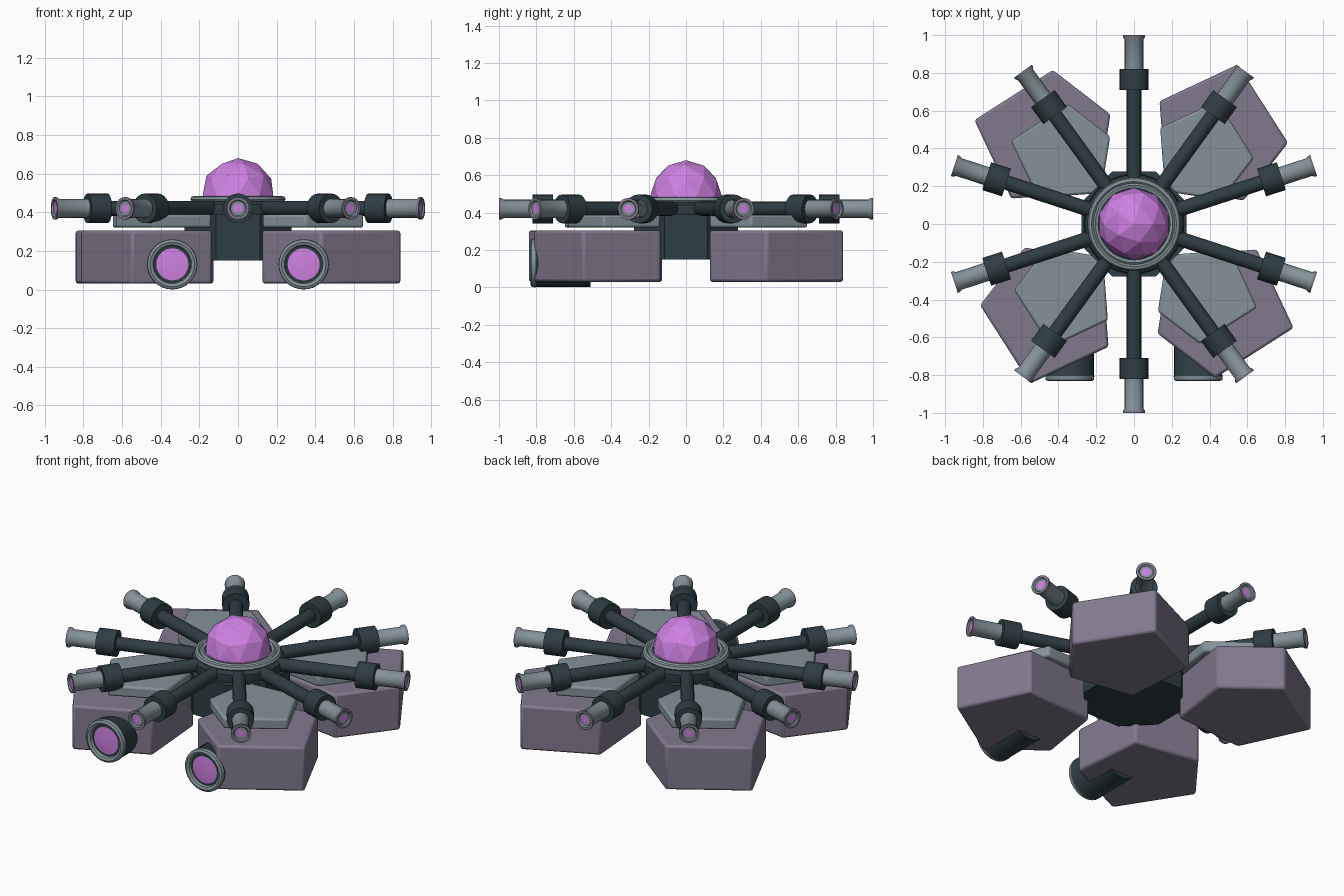
import bpy, bmesh, math
from mathutils import Matrix, Vector

if "Cube" in bpy.data.objects:
    bpy.data.objects.remove(bpy.data.objects["Cube"])


def material(name, rgb):
    m = bpy.data.materials.new(name)
    m.diffuse_color = (*rgb, 1)
    m.use_nodes = True
    m.node_tree.nodes["Principled BSDF"].inputs["Base Color"].default_value = m.diffuse_color
    return m


DARK = material("dark slate", (0.027, 0.047, 0.056))
GREY = material("blue grey", (0.23, 0.29, 0.32))
MAUVE = material("mauve grey", (0.22, 0.19, 0.27))
PINK = material("orchid pink", (0.62, 0.22, 0.76))


def finish(name, bm, mats, matrix=Matrix(), bevel=0, smooth=True):
    bmesh.ops.recalc_face_normals(bm, faces=bm.faces[:])
    me = bpy.data.meshes.new(name)
    bm.to_mesh(me)
    bm.free()
    ob = bpy.data.objects.new(name, me)
    bpy.context.collection.objects.link(ob)
    for m in mats:
        me.materials.append(m)
    ob.matrix_world = matrix
    if bevel:
        mod = ob.modifiers.new("edge bevel", 'BEVEL')
        mod.width, mod.segments = bevel, 2
    if smooth:
        bpy.ops.object.select_all(action='DESELECT')
        ob.select_set(True)
        bpy.context.view_layer.objects.active = ob
        bpy.ops.object.shade_smooth_by_angle(angle=math.radians(35))
    return ob


def lathe(name, profile, mats, bands=None, segs=24, matrix=Matrix(), phase=0.0):
    """Turn (radius, height) points round z; bands gives a material per step."""
    bm = bmesh.new()
    rings = []
    for r, h in profile:
        if r == 0:
            rings.append([bm.verts.new((0, 0, h))] * segs)
        else:
            rings.append([bm.verts.new((r * math.cos(phase + math.tau * i / segs),
                                        r * math.sin(phase + math.tau * i / segs), h))
                          for i in range(segs)])
    for k, (a, b) in enumerate(zip(rings, rings[1:])):
        for i in range(segs):
            j = (i + 1) % segs
            corners = list(dict.fromkeys((a[i], a[j], b[j], b[i])))
            f = bm.faces.new(corners)
            f.material_index = bands[k] if bands else 0
    return finish(name, bm, mats, matrix)


def prism(name, outline, z0, z1, mat, matrix, bevel):
    bm = bmesh.new()
    face = bm.faces.new([bm.verts.new((x, y, z0)) for x, y in outline])
    ext = bmesh.ops.extrude_face_region(bm, geom=[face])
    top = [v for v in ext["geom"] if isinstance(v, bmesh.types.BMVert)]
    bmesh.ops.translate(bm, verts=top, vec=(0, 0, z1 - z0))
    return finish(name, bm, [mat], matrix, bevel)


# Central hub, stepped upper drum and dome seat
lathe("hub_body", [(0, 0.15), (0.30, 0.15), (0.30, 0.39), (0, 0.39)], [DARK],
      segs=8, phase=math.pi / 8)
lathe("hub_drum", [(0, 0.36), (0.25, 0.36), (0.265, 0.40), (0.26, 0.44),
                   (0.23, 0.46), (0, 0.46)], [DARK], segs=32)
lathe("dome_ring", [(0.19, 0.45), (0.235, 0.452), (0.247, 0.465), (0.24, 0.48),
                    (0.225, 0.484), (0.215, 0.475), (0.205, 0.484), (0.19, 0.48)],
      [GREY], segs=40)

# Faceted dome
bm = bmesh.new()
bmesh.ops.create_icosphere(bm, subdivisions=2, radius=0.192)
bmesh.ops.bisect_plane(bm, geom=bm.verts[:] + bm.edges[:] + bm.faces[:],
                       plane_co=(0, 0, -0.03), plane_no=(0, 0, -1), clear_outer=True)
finish("dome", bm, [PINK], Matrix.Translation((0, 0, 0.488)), smooth=False)

# Four five-sided pods, each with a smaller cover plate above
pod = [(0.55, 0.845), (0.815, 0.43), (0.58, 0.125), (0.17, 0.19), (0.135, 0.65)]
plate = [(x * 0.73 + 0.04, y * 0.73 + 0.035) for x, y in pod]
for q in range(4):
    turn = Matrix.Rotation(q * math.pi / 2, 4, 'Z')
    prism("pod", pod, 0.03, 0.305, MAUVE, turn, 0.014)
    prism("pod_cover", plate, 0.32, 0.388, GREY, turn, 0.012)

# Ten radial barrels: rod, collar and flared muzzle
for i in range(10):
    aim = (Matrix.Translation((0, 0, 0.42))
           @ Matrix.Rotation(math.pi / 2 + i * math.tau / 10, 4, 'Z')
           @ Matrix.Rotation(math.pi / 2, 4, 'Y'))
    lathe("barrel_rod", [(0.039, 0.1), (0.039, 0.72)], [DARK], segs=16, matrix=aim)
    lathe("barrel_collar", [(0, 0.71), (0.077, 0.71), (0.077, 0.82), (0, 0.82)],
          [DARK], segs=20, matrix=aim)
    lathe("barrel_muzzle", [(0.049, 0.81), (0.049, 0.975), (0.058, 0.988), (0.058, 1.0),
                            (0.044, 1.0), (0.038, 0.992), (0.024, 0.992), (0, 0.992)],
          [GREY, MAUVE, PINK], [0, 0, 1, 1, 0, 0, 2], segs=20, matrix=aim)

# Two front lamps set into the front pods
for side in (-1, 1):
    aim = Matrix.Translation((side * 0.34, 0, 0.13)) @ Matrix.Rotation(math.pi / 2, 4, 'X')
    lathe("front_lamp", [(0, 0.51), (0.127, 0.51), (0.127, 0.80), (0.13, 0.805),
                         (0.128, 0.825), (0.115, 0.832), (0.10, 0.825), (0.095, 0.81),
                         (0.083, 0.812), (0, 0.815)],
          [DARK, GREY, PINK], [0, 0, 0, 1, 1, 1, 1, 0, 2], segs=32, matrix=aim)
